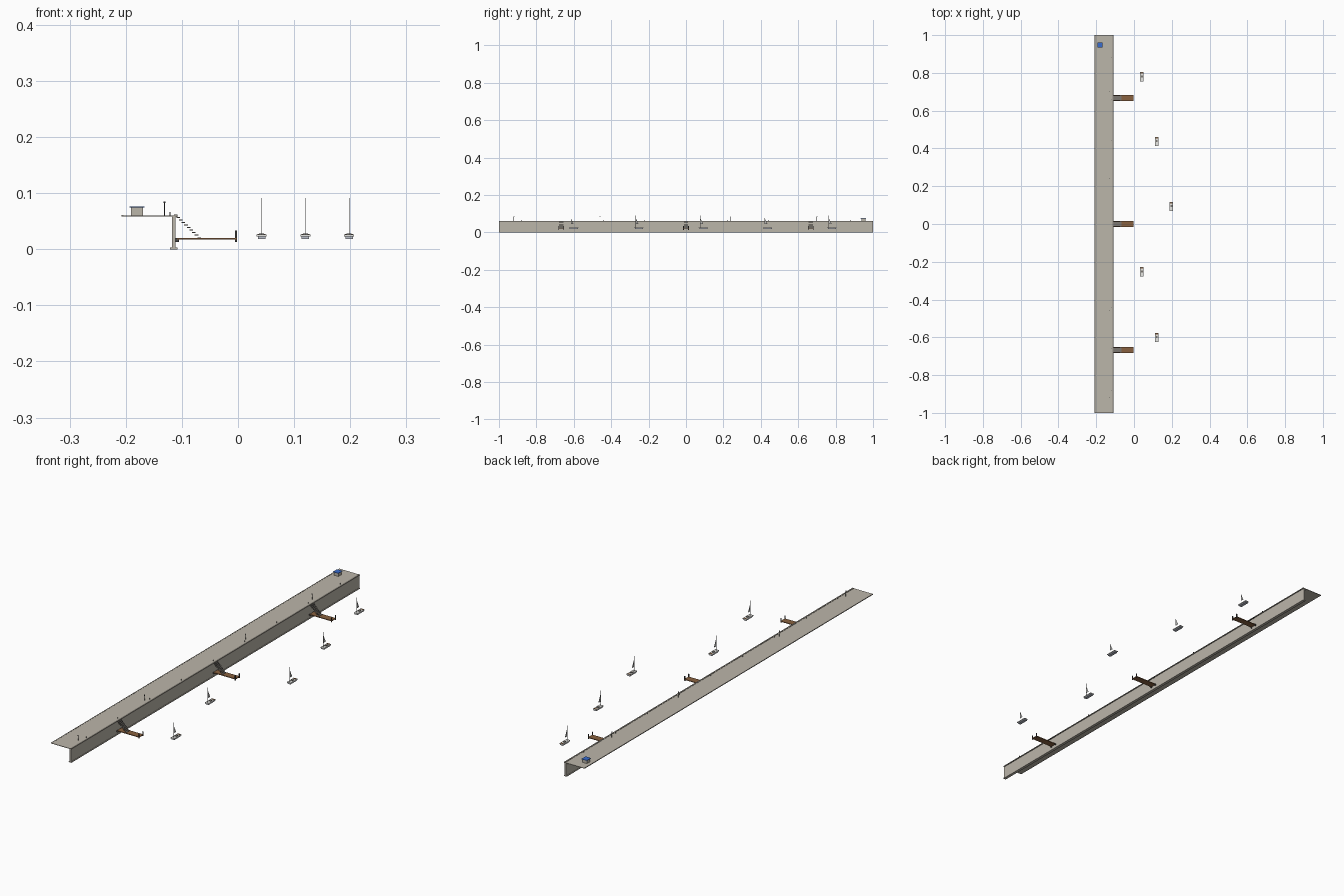
import bpy, bmesh, math
from mathutils import Vector

if "Cube" in bpy.data.objects:
    bpy.data.objects.remove(bpy.data.objects["Cube"])


def mat(name, r, g, b):
    m = bpy.data.materials.new(name)
    m.diffuse_color = (r, g, b, 1)
    m.use_nodes = True
    m.node_tree.nodes["Principled BSDF"].inputs["Base Color"].default_value = m.diffuse_color
    return m


STONE = mat("stone", 0.50, 0.465, 0.40)
EDGE = mat("dark stone", 0.27, 0.25, 0.215)
WOOD = mat("brown wood", 0.25, 0.12, 0.05)
IRON = mat("dark iron", 0.06, 0.06, 0.06)
STEP = mat("grey steps", 0.20, 0.185, 0.165)
WHITE = mat("white hull", 0.80, 0.80, 0.77)
KEEL = mat("blue grey keel", 0.50, 0.53, 0.60)
SAIL = mat("grey sail", 0.50, 0.50, 0.49)
BLUE = mat("blue roof", 0.04, 0.15, 0.62)


def finish(name, bm, material):
    bmesh.ops.recalc_face_normals(bm, faces=bm.faces)
    mesh = bpy.data.meshes.new(name)
    bm.to_mesh(mesh)
    bm.free()
    mesh.materials.append(material)
    ob = bpy.data.objects.new(name, mesh)
    bpy.context.collection.objects.link(ob)
    return ob


def box(name, x, y, z, material):
    """Box from (min, max) ranges."""
    bm = bmesh.new()
    bmesh.ops.create_cube(bm, size=1)
    for v in bm.verts:
        v.co = Vector([r[0] + (c + 0.5) * (r[1] - r[0])
                       for c, r in zip(v.co, (x, y, z))])
    return finish(name, bm, material)


def rod(name, x, y, z0, z1, r, material, sides=8):
    bm = bmesh.new()
    bmesh.ops.create_cone(bm, cap_ends=True, segments=sides, radius1=r,
                          radius2=r, depth=z1 - z0)
    bmesh.ops.translate(bm, verts=bm.verts, vec=(x, y, (z0 + z1) / 2))
    return finish(name, bm, material)


def prism(name, outline, direction, material):
    """Flat outline of 3D points, extruded along a direction."""
    bm = bmesh.new()
    face = bm.faces.new([bm.verts.new(p) for p in outline])
    new = bmesh.ops.extrude_face_region(bm, geom=[face])["geom"]
    bmesh.ops.translate(bm, vec=direction,
                        verts=[g for g in new if isinstance(g, bmesh.types.BMVert)])
    return finish(name, bm, material)


# Quay: thin deck, wall on the water side, footing and coping
box("deck", (-0.207, -0.11), (-1, 1), (0.0585, 0.0605), STONE)
box("quay_wall", (-0.118, -0.111), (-1, 1), (0.003, 0.0585), STONE)
box("wall_footing", (-0.121, -0.108), (-1, 1), (0, 0.003), STONE)
box("coping", (-0.1145, -0.108), (-1, 1), (0.0575, 0.0615), EDGE)
box("back_kerb", (-0.208, -0.204), (-1, 1), (0.0585, 0.061), EDGE)

# Lamp posts and mooring bollards along the deck
for y in (-0.92, -0.46, 0.24, 0.70):
    rod("lamp_post", -0.131, y, 0.06, 0.083, 0.001, IRON)
    rod("lamp_head", -0.131, y, 0.082, 0.0855, 0.0018, IRON)
for i in range(9):
    rod("bollard", -0.121, -0.88 + i * 0.22, 0.06, 0.0665, 0.001, IRON)

# Kiosk with an overhanging roof
box("kiosk_body", (-0.191, -0.169), (0.937, 0.959), (0.0605, 0.0745), STONE)
box("kiosk_roof", (-0.193, -0.167), (0.934, 0.962), (0.0745, 0.0765), BLUE)

# Jetties with open stairs down from the quay
for yc in (-0.667, 0, 0.667):
    box("jetty_planks", (-0.109, -0.002), (yc - 0.015, yc + 0.015), (0.0170, 0.0200), WOOD)
    for s in (-1, 1):
        y = yc + s * 0.0135
        box("jetty_post", (-0.0055, -0.002), (y - 0.0015, y + 0.0015), (0.013, 0.033), IRON)
        box("jetty_bracket", (-0.111, -0.105), (y - 0.0015, y + 0.0015), (0.013, 0.020), IRON)
    for i in range(9):
        x, z = -0.110 + i * 0.0047, 0.0565 - i * 0.0044
        box("stair_tread", (x, x + 0.0065), (yc - 0.012, yc + 0.012), (z - 0.0008, z + 0.0008), STEP)

# Sailing boats with flat rectangular hulls, mast near the -y end
for x, y in ((0.042, 0.78), (0.12, 0.437), (0.198, 0.093), (0.042, -0.252), (0.12, -0.60)):
    box("boat_keel", (x - 0.0068, x + 0.0068), (y - 0.022, y + 0.022), (0.018, 0.0225), KEEL)
    box("boat_hull", (x - 0.009, x + 0.009), (y - 0.025, y + 0.024), (0.0225, 0.026), WHITE)
    box("boat_cabin", (x - 0.0045, x + 0.0045), (y - 0.004, y + 0.007), (0.026, 0.0285), STEP)
    box("boat_seat", (x - 0.007, x + 0.007), (y + 0.016, y + 0.022), (0.026, 0.0268), WOOD)
    my = y - 0.017
    rod("mast", x, my, 0.026, 0.0915, 0.0006, SAIL, sides=6)
    prism("mainsail", [(x - 0.0003, my + 0.001, 0.076), (x - 0.0003, my + 0.001, 0.044),
                       (x - 0.0003, my + 0.016, 0.044)], (0.0006, 0, 0), SAIL)
